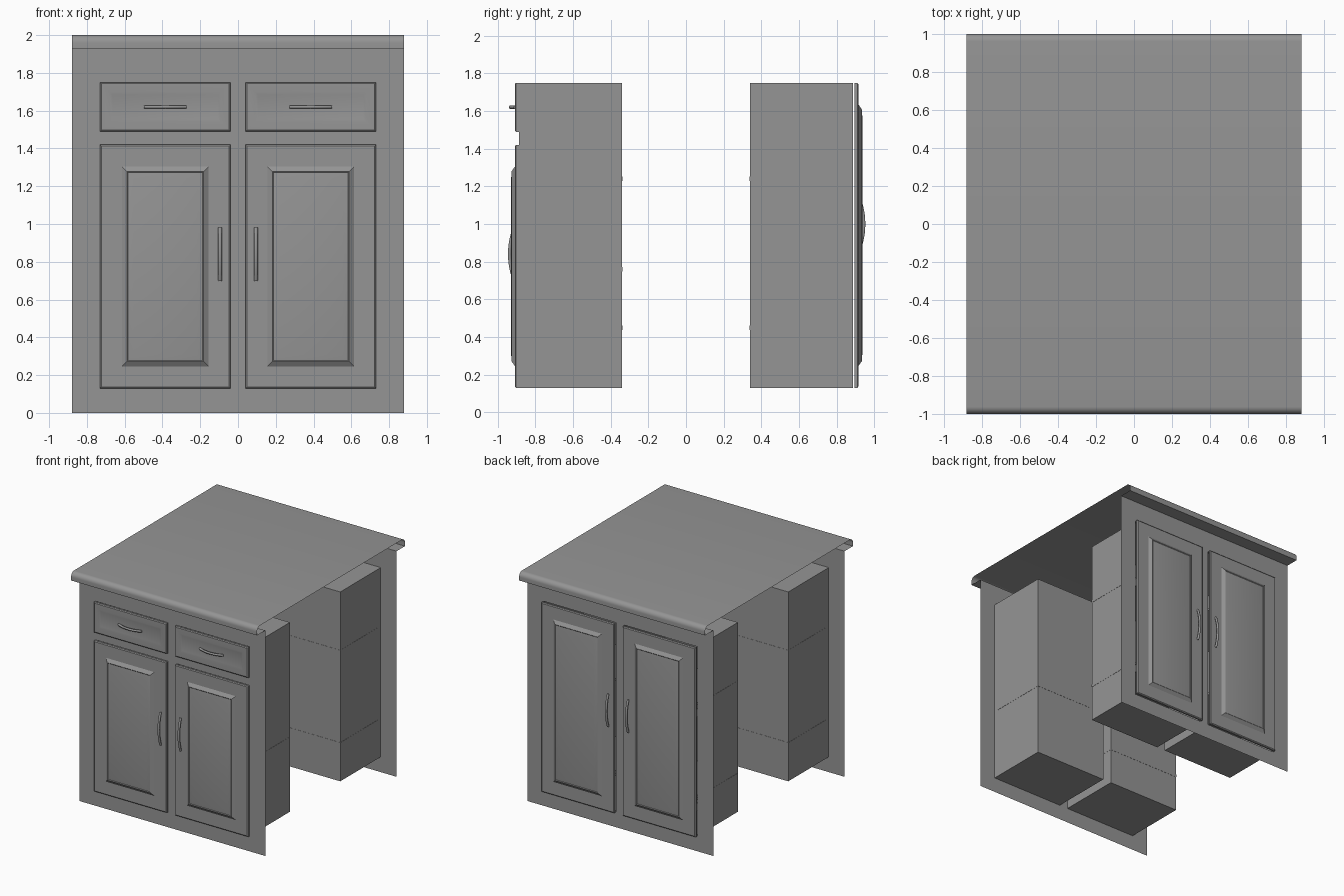
import bpy, bmesh, math

if "Cube" in bpy.data.objects:
    bpy.data.objects.remove(bpy.data.objects["Cube"])

W = 0.88            # half width of counter and face panels
PANEL = 0.887       # distance of face panels from the centre
X0, X1 = 0.04, 0.73  # door / cabinet span on each half
Z0, Z1 = 0.13, 1.75

# dark grey paint used on everything
grey = bpy.data.materials.new("dark_grey")
grey.diffuse_color = (0.3, 0.3, 0.3, 1)
grey.use_nodes = True
grey.node_tree.nodes["Principled BSDF"].inputs["Base Color"].default_value = grey.diffuse_color


def finish(name, bm, smooth=None):
    me = bpy.data.meshes.new(name)
    bm.to_mesh(me)
    bm.free()
    me.materials.append(grey)
    ob = bpy.data.objects.new(name, me)
    bpy.context.collection.objects.link(ob)
    if smooth:
        bpy.ops.object.select_all(action='DESELECT')
        ob.select_set(True)
        bpy.context.view_layer.objects.active = ob
        bpy.ops.object.shade_smooth_by_angle(angle=math.radians(smooth))
    return ob


def box(name, xs, ys, zs, open_side=0):
    """Axis aligned box; open_side = -1 / 1 removes the face on that y side."""
    bm = bmesh.new()
    bmesh.ops.create_cube(bm, size=1)
    for v in bm.verts:
        v.co = [sum(r) / 2 + c * abs(r[1] - r[0]) for r, c in zip((xs, ys, zs), v.co)]
    bm.normal_update()
    if open_side:
        faces = [f for f in bm.faces if f.normal.y * open_side > 0.9]
        bmesh.ops.delete(bm, geom=faces, context='FACES_ONLY')
    return finish(name, bm)


def stepped_panel(name, s, xs, zs, levels, lift=0):
    """Loft nested rectangles given as (inset, distance from centre)."""
    bm = bmesh.new()
    rings = []
    for i, d in levels:
        a, b, c, e = xs[0] + i, xs[1] - i, zs[0] + i, zs[1] - i
        rings.append([bm.verts.new((x, s * (d + lift), z))
                      for x, z in ((a, c), (b, c), (b, e), (a, e))])
    for r, q in zip(rings, rings[1:]):
        for k in range(4):
            n = (k + 1) % 4
            bm.faces.new((r[k], r[n], q[n], q[k]))
    bm.faces.new(rings[0])
    bm.faces.new(rings[-1])
    bmesh.ops.recalc_face_normals(bm, faces=bm.faces[:])
    return finish(name, bm, 20)


def handle(name, s, x, z, base, rise, length, vertical):
    """Bowed bar pull swept along an arc."""
    cu = bpy.data.curves.new(name, 'CURVE')
    cu.dimensions = '3D'
    cu.bevel_depth = 0.01
    cu.bevel_resolution = 1
    cu.use_fill_caps = True
    cu.materials.append(grey)
    sp = cu.splines.new('POLY')
    n = 12
    sp.points.add(n)
    for k, p in enumerate(sp.points):
        t = 2 * k / n - 1
        d = base + rise * (1 - t * t)
        u = t * length / 2
        p.co = (x, s * d, z + u, 1) if vertical else (x + u, s * d, z, 1)
    ob = bpy.data.objects.new(name, cu)
    bpy.context.collection.objects.link(ob)


def face_panel(name, s, holes):
    """Thin face sheet with the cabinet openings left out."""
    xs = [-W, -X1, -X0, X0, X1, W]
    zs = sorted({0, 1.93, *[z for h in holes for z in h]})
    bm = bmesh.new()
    g = [[bm.verts.new((x, s * PANEL, z)) for x in xs] for z in zs]
    for j in range(len(zs) - 1):
        for i in range(5):
            if i in (1, 3) and (zs[j], zs[j + 1]) in holes:
                continue
            q = [g[j][i], g[j][i + 1], g[j + 1][i + 1], g[j + 1][i]]
            bm.faces.new(q if s < 0 else q[::-1])
    finish(name, bm)


# counter top: open profile with rounded front and back lips
R = 0.04
half = [(-PANEL, 1.93), (-1, 1.93)]
half += [(-1 + R - R * math.cos(a), 2 - R + R * math.sin(a))
         for a in [math.pi / 2 * k / 7 for k in range(8)]]
profile = half + [(-y, z) for y, z in reversed(half)]
bm = bmesh.new()
left, right = [[bm.verts.new((x, y, z)) for y, z in profile] for x in (-W, W)]
for k in range(len(profile) - 1):
    bm.faces.new((left[k], right[k], right[k + 1], left[k + 1]))
finish("counter_top", bm, 35)

# relief profiles of the door and drawer fronts
door_relief = [(0, .888), (0, .903), (.007, .909), (.115, .909), (.143, .928),
               (.148, .924), (.178, .930)]
drawer_relief = [(0, .888), (0, .903), (.007, .909), (.05, .909), (.066, .905)]

face_panel("front_face", -1, [(Z0, 1.42), (1.49, Z1)])
face_panel("back_face", 1, [(Z0, Z1)])

for s, side in ((-1, "front"), (1, "back")):
    lift = 0 if s < 0 else .007      # back doors stand a little prouder
    for m, lr in ((-1, "left"), (1, "right")):
        tag = side + "_" + lr
        xs = sorted((m * X0, m * X1))
        mid = sum(xs) / 2
        # cabinet carcass, open toward the door
        box("cabinet_" + tag, xs, sorted((s * 0.34, s * PANEL)), (Z0, Z1), s)
        # shelves whose edges show slightly through the walls
        heights = [0.76] if (s < 0 and m > 0) else [0.45, 1.24]
        for h in heights:
            box("shelf_" + tag, (xs[0] - .0015, xs[1] + .0015),
                sorted((s * 0.3385, s * 0.85)), (h - .012, h + .012))
        # doors, drawers and pulls
        top = 1.42 if s < 0 else Z1
        stepped_panel("door_" + tag, s, xs, (Z0, top), door_relief, lift)
        hz = 0.84 if s < 0 else 1.0
        handle("door_handle_" + tag, s, m * 0.095, hz, .911 + lift, .026, .28, True)
        if s < 0:
            stepped_panel("drawer_" + tag, s, xs, (1.49, Z1), drawer_relief)
            handle("drawer_handle_" + tag, s, mid, 1.62, .907, .024, .22, False)
        else:
            # hinges at the outer edge of the back doors
            for h in (0.375, 1.18):
                box("hinge_" + tag, sorted((m * .715, m * .7315)), (.868, .884), (h - .03, h + .03))
